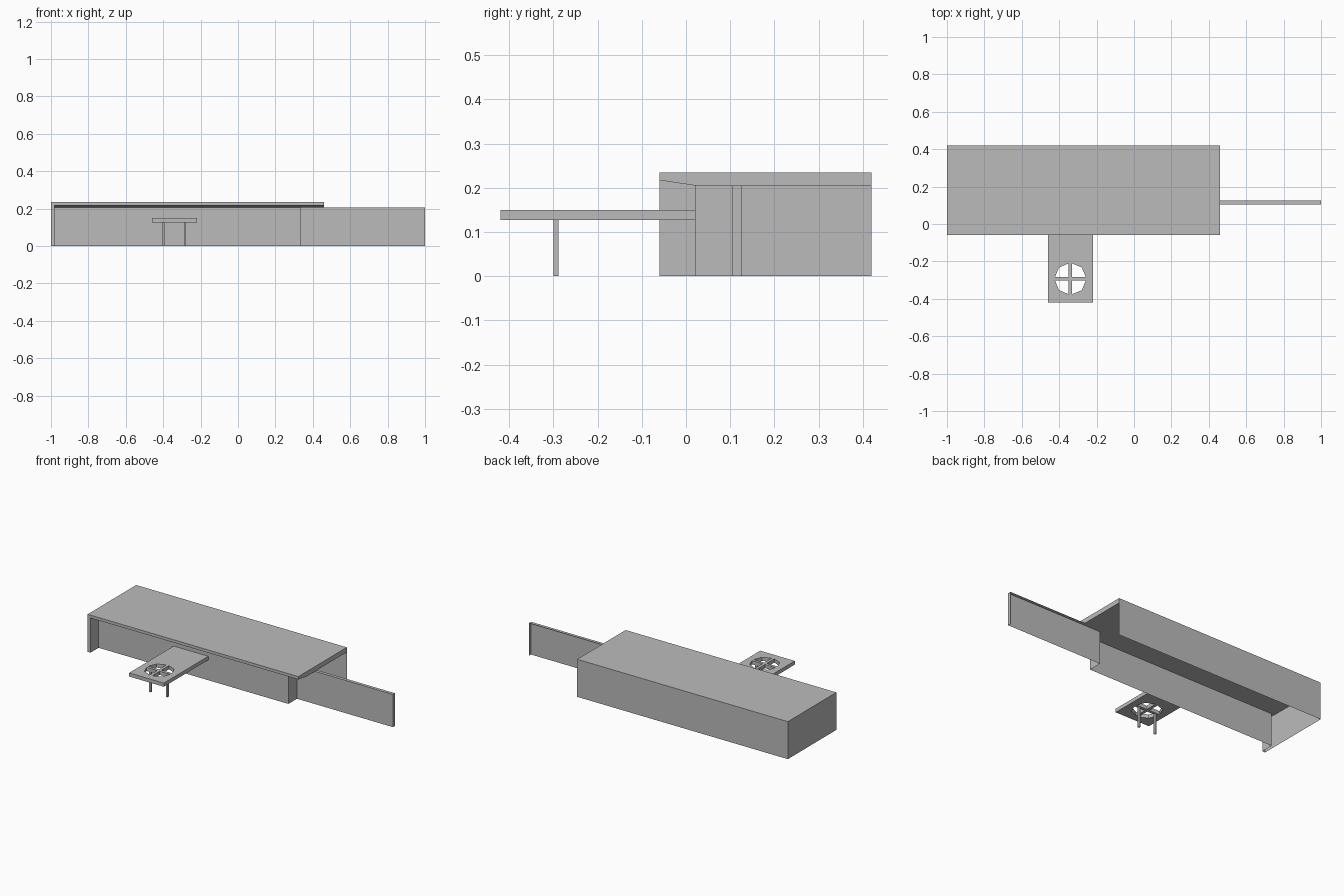
import bpy, bmesh, math

if "Cube" in bpy.data.objects:
    bpy.data.objects.remove(bpy.data.objects["Cube"])

grey = bpy.data.materials.new("plain_grey")
grey.use_nodes = True
grey.diffuse_color = (0.5, 0.5, 0.5, 1)
grey.node_tree.nodes["Principled BSDF"].inputs["Base Color"].default_value = (0.5, 0.5, 0.5, 1)


def finish(name, bm):
    mesh = bpy.data.meshes.new(name)
    bm.to_mesh(mesh)
    bm.free()
    mesh.materials.append(grey)
    obj = bpy.data.objects.new(name, mesh)
    bpy.context.collection.objects.link(obj)
    return obj


def sweep(name, path, axis, lo, hi, cap=None):
    """Sweep an open path along x or z; cap lists path points closing the far end."""
    def place(p, t):
        return (t, p[0], p[1]) if axis == "x" else (p[0], p[1], t)
    bm = bmesh.new()
    near = [bm.verts.new(place(p, lo)) for p in path]
    far = [bm.verts.new(place(p, hi)) for p in path]
    for i in range(len(path) - 1):
        bm.faces.new((near[i], near[i + 1], far[i + 1], far[i]))
    if cap:
        bm.faces.new([far[i] for i in cap])
    return finish(name, bm)


def box(name, x, y, z0, z1, size):
    h = size / 2
    loop = [(x - h, y - h), (x + h, y - h), (x + h, y + h), (x - h, y + h), (x - h, y - h)]
    return sweep(name, loop, "z", z0, z1, cap=range(4))


LEFT, RIGHT, FRONT, BACK = -1.0, 0.46, -0.06, 0.42
TOP, EAVE, LIP = 0.235, 0.205, 0.217
WALL_Y, WALL_END, WING_Y = 0.02, 0.335, 0.105

# Back wall and roof slab with a sloped soffit, closed at the open end
sweep("roof_and_back_wall",
      [(BACK, 0), (BACK, EAVE), (BACK, TOP), (FRONT, TOP), (FRONT, LIP), (WALL_Y, EAVE), (BACK, EAVE)],
      "x", LEFT, RIGHT, cap=range(1, 6))

# Solid end wall and the projecting fin at its front
sweep("end_wall", [(LEFT, BACK), (LEFT, FRONT)], "z", 0, TOP)
sweep("end_fin", [(LEFT, FRONT), (LEFT + 0.02, FRONT), (LEFT + 0.02, WALL_Y)], "z", 0, LIP)

# Front wall, its return, and the long free-standing wing
sweep("front_wall", [(LEFT + 0.02, WALL_Y), (WALL_END, WALL_Y), (WALL_END, WING_Y)], "z", 0, EAVE)
sweep("wing_wall", [(WALL_END, WING_Y), (1, WING_Y), (1, WING_Y + 0.02)], "z", 0, EAVE)
sweep("wing_coping", [(WING_Y, EAVE), (WING_Y + 0.02, EAVE)], "x", WALL_END, 1)

# Entrance canopy with an octagonal opening split by a cross
cx, cy, radius, bar = -0.34, -0.293, 0.086, 0.009
reach = radius - bar * math.tan(math.pi / 8)
diag = radius * math.sqrt(0.5)
loops = [[(-0.46, -0.42), (-0.22, -0.42), (-0.22, WALL_Y), (-0.46, WALL_Y)]]
for sx in (-1, 1):
    for sy in (-1, 1):
        quarter = [(bar, bar), (reach, bar), (diag, diag), (bar, reach)]
        loops.append([(cx + sx * u, cy + sy * v) for u, v in quarter])
bm = bmesh.new()
edges = []
for loop in loops:
    vs = [bm.verts.new((x, y, 0.127)) for x, y in loop]
    edges += [bm.edges.new((vs[i - 1], vs[i])) for i in range(len(vs))]
bmesh.ops.triangle_fill(bm, edges=edges, use_beauty=True, use_dissolve=False)
ext = bmesh.ops.extrude_face_region(bm, geom=bm.faces[:], use_keep_orig=True)
bmesh.ops.translate(bm, vec=(0, 0, 0.023),
                    verts=[g for g in ext["geom"] if isinstance(g, bmesh.types.BMVert)])
bmesh.ops.recalc_face_normals(bm, faces=bm.faces[:])
finish("canopy", bm)

# Canopy posts
for side, x in (("right", -0.4), ("left", -0.283)):
    box("canopy_post_" + side, x, cy - 0.001, 0, 0.13, 0.012)
